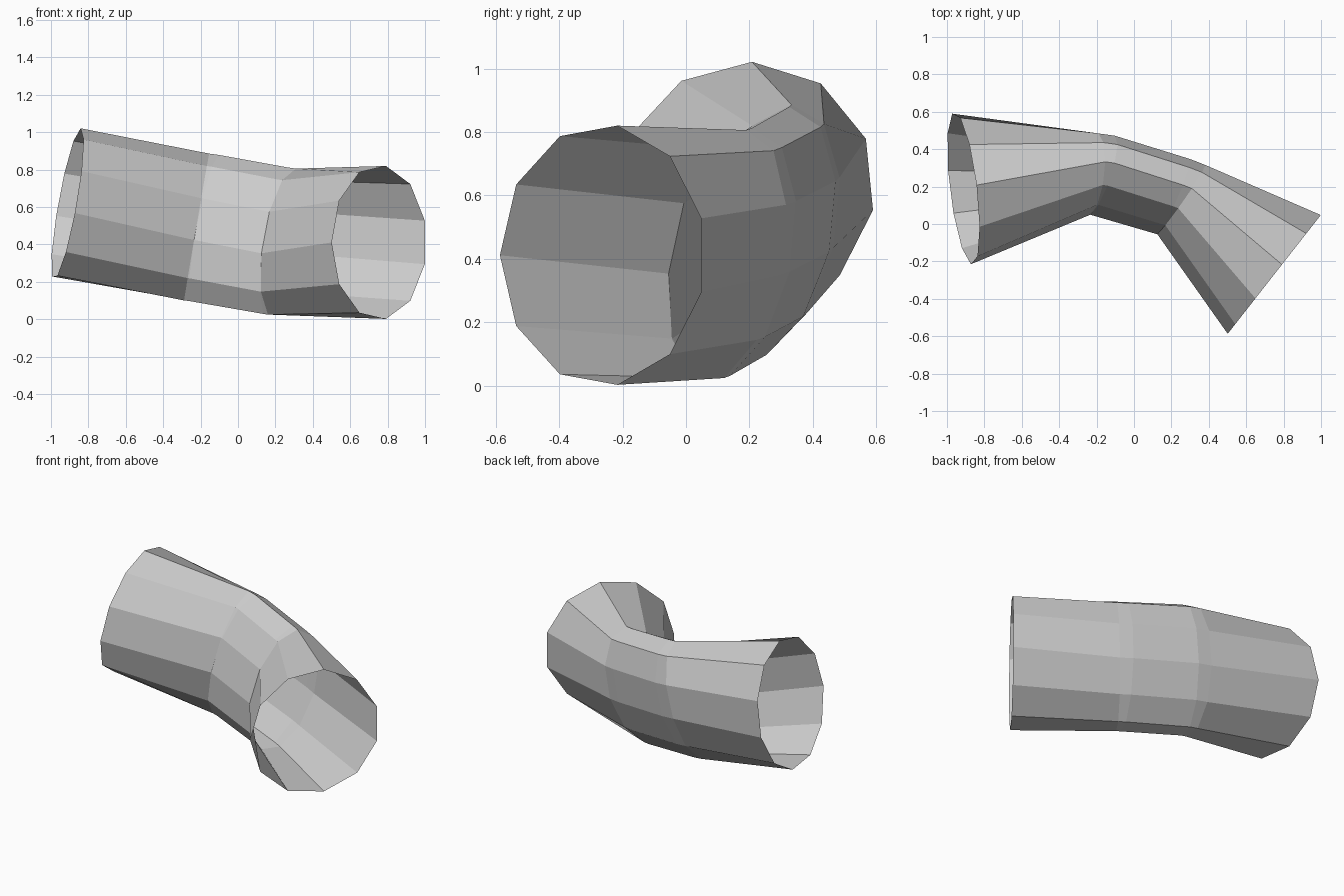
import bpy
import bmesh
from math import sin, cos, radians
from mathutils import Vector

if "Cube" in bpy.data.objects:
    bpy.data.objects.remove(bpy.data.objects["Cube"])

SIDES = 11

# Cross-sections along the pipe: centre, half-axis to inner bend, half-axis upward
SECTIONS = [
    ((-0.912, 0.190, 0.618), (0.040, -0.405, -0.050), (0.077, -0.040, 0.400)),  # left mouth
    ((-0.222, 0.266, 0.486), (-0.013, -0.217, -0.062), (0.067, 0.036, 0.395)),  # first crease
    ((-0.176, 0.260, 0.480), (-0.059, -0.210, -0.056), (0.065, 0.036, 0.395)),
    ((0.209, 0.145, 0.413), (-0.084, -0.200, -0.060), (0.042, 0.035, 0.395)),   # second crease
    ((0.250, 0.129, 0.407), (-0.125, -0.184, -0.054), (0.042, 0.035, 0.395)),
    ((0.755, -0.263, 0.411), (-0.254, -0.324, 0.000), (0.000, 0.000, 0.413)),   # right mouth
]


def add_ring(bm, centre, inner, up):
    c, u, v = Vector(centre), Vector(inner), Vector(up)
    ring = []
    for k in range(SIDES):
        a = radians(90 + (k - 3) * 360 / SIDES)
        ring.append(bm.verts.new(c + u * sin(a) + v * cos(a)))
    return ring


# Open-ended bent pipe, pinched through the elbow
bm = bmesh.new()
rings = [add_ring(bm, *s) for s in SECTIONS]
for r0, r1 in zip(rings, rings[1:]):
    for k in range(SIDES):
        n = (k + 1) % SIDES
        bm.faces.new((r0[k], r0[n], r1[n], r1[k]))
bmesh.ops.recalc_face_normals(bm, faces=bm.faces)

# Make sure the surface faces outward
face = bm.faces[0] if not bm.faces.ensure_lookup_table() else None
if face.normal.dot(face.calc_center_median() - (Vector(SECTIONS[0][0]) + Vector(SECTIONS[1][0])) / 2) < 0:
    bmesh.ops.reverse_faces(bm, faces=bm.faces)

mesh = bpy.data.meshes.new("pipe_elbow")
bm.to_mesh(mesh)
bm.free()
pipe = bpy.data.objects.new("pipe_elbow", mesh)
bpy.context.collection.objects.link(pipe)
